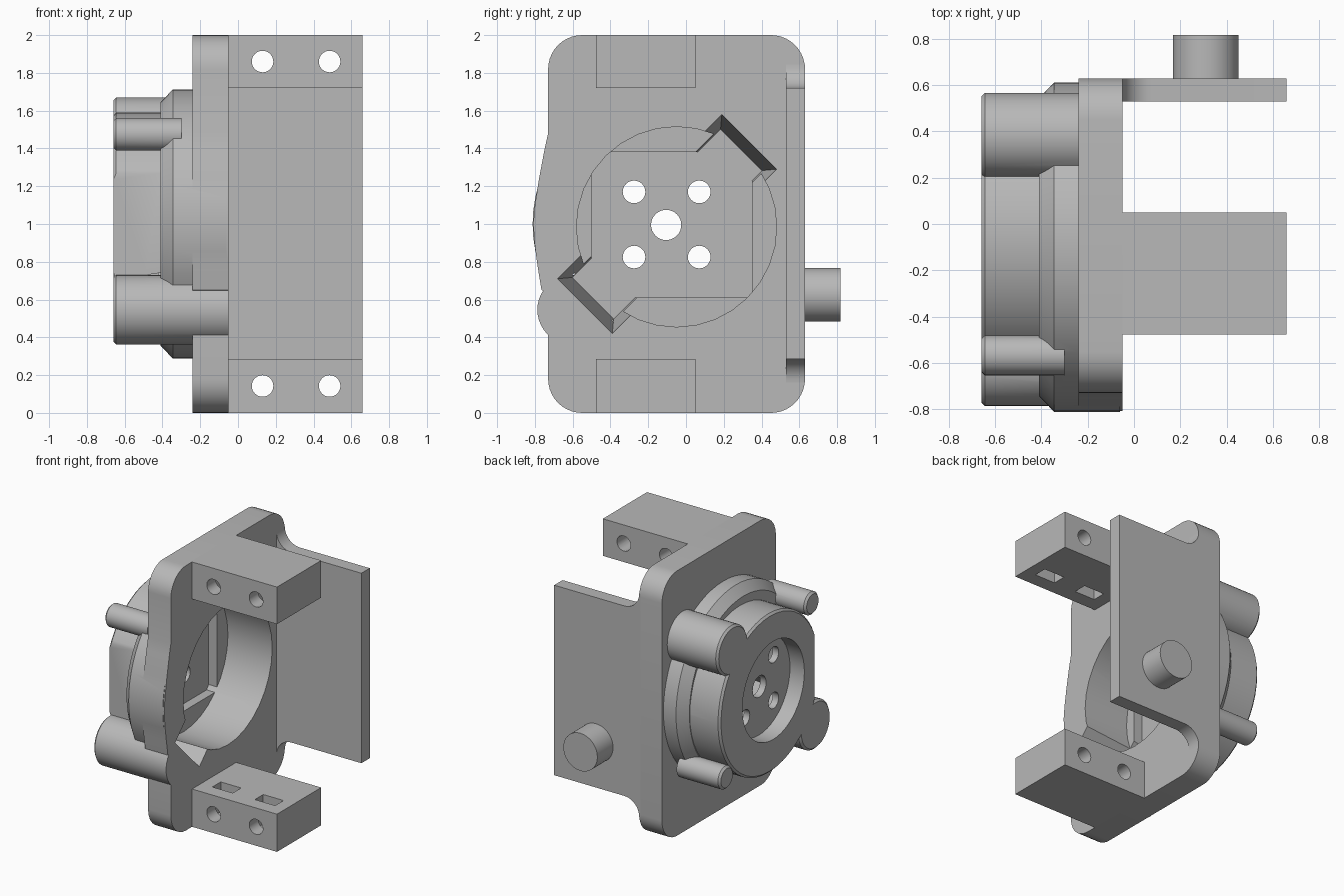
import bpy, bmesh, math

if "Cube" in bpy.data.objects:
    bpy.data.objects.remove(bpy.data.objects["Cube"])

grey = bpy.data.materials.new("plain_grey")
grey.use_nodes = True
grey.diffuse_color = (0.48, 0.48, 0.48, 1)
grey.node_tree.nodes["Principled BSDF"].inputs["Base Color"].default_value = (0.48, 0.48, 0.48, 1)


def loft(name, sections, axis):
    """Skin a list of (position, outline) sections along an axis and cap both ends."""
    bm = bmesh.new()
    rings = []
    for a, outline in sections:
        place = {"x": lambda u, v: (a, u, v),
                 "y": lambda u, v: (u, a, v),
                 "z": lambda u, v: (u, v, a)}[axis]
        rings.append([bm.verts.new(place(u, v)) for u, v in outline])
    n = len(rings[0])
    for r0, r1 in zip(rings, rings[1:]):
        for i in range(n):
            j = (i + 1) % n
            bm.faces.new((r0[i], r0[j], r1[j], r1[i]))
    bm.faces.new(rings[0])
    bm.faces.new(rings[-1])
    bmesh.ops.recalc_face_normals(bm, faces=bm.faces)
    me = bpy.data.meshes.new(name)
    bm.to_mesh(me)
    bm.free()
    me.materials.append(grey)
    ob = bpy.data.objects.new(name, me)
    bpy.context.collection.objects.link(ob)
    return ob


def prism(name, outline, a0, a1, axis="x"):
    return loft(name, [(a0, outline), (a1, outline)], axis)


def arc(u, v, r, start, end, n):
    angles = [math.radians(start + (end - start) * i / n) for i in range(n + 1)]
    return [(u + r * math.cos(t), v + r * math.sin(t)) for t in angles]


def circle(u, v, r, n=48):
    return arc(u, v, r, 0, 360, n)[:-1]


def rect(u0, u1, v0, v1):
    return [(u0, v0), (u1, v0), (u1, v1), (u0, v1)]


def diagonal(length, width):
    """Rectangle turned 45 degrees about the hub axis, given half sizes."""
    s = math.sqrt(0.5)
    return [(HUB[0] + s * (a - b), HUB[1] + s * (a + b))
            for a, b in rect(-length, length, -width, width)]


def combine(ob, other, operation):
    mod = ob.modifiers.new("bool", "BOOLEAN")
    mod.operation = operation
    mod.solver = "EXACT"
    mod.object = other
    bpy.context.view_layer.objects.active = ob
    bpy.ops.object.modifier_apply(modifier=mod.name)
    bpy.data.objects.remove(other)


def smooth(ob):
    bpy.ops.object.select_all(action="DESELECT")
    ob.select_set(True)
    bpy.context.view_layer.objects.active = ob
    bpy.ops.object.shade_smooth_by_angle(angle=math.radians(30))


HUB = (-0.10, 1.0)
BORE = (-0.05, 0.985)
FACE, END = -0.05, -0.66

# Rounded upright plate
r = 0.18
outline = (arc(0.63 - r, 2 - r, r, 90, 0, 10) + arc(0.63 - r, r, r, 0, -90, 10)
           + arc(-0.73 + r, r, r, -90, -180, 10) + arc(-0.73 + r, 2 - r, r, 180, 90, 10))
body = prism("mounting_plate", outline, -0.24, FACE)

# Blended swelling on the plate edge
swell = [(-0.5, 1.5), (-0.73, 1.48), (-0.75, 1.39), (-0.778, 1.24), (-0.8, 1.1),
         (-0.809, 1.0), (-0.8, 0.88), (-0.783, 0.76), (-0.765, 0.65), (-0.5, 0.6)]
combine(body, prism("swell", swell, -0.24, FACE), "UNION")

# Chamfered flange disc
flange = loft("flange", [(-0.06, circle(*HUB, 0.712, 64)), (-0.345, circle(*HUB, 0.712, 64)),
                         (-0.41, circle(*HUB, 0.645, 64))], "x")
combine(body, flange, "UNION")

# Hub with a flat front side
hub = loft("hub", [(-0.3, circle(-0.06, 0.99, 0.6)), (END + 0.015, circle(-0.06, 0.99, 0.6)),
                   (END, circle(-0.06, 0.99, 0.585))], "x")
combine(hub, prism("flat_cut", rect(-1, -0.59, 0, 2), -1, 0), "DIFFERENCE")
combine(body, hub, "UNION")

# Corner bosses, two large and two small
for y, z, rad, start in ((-0.603, 0.546, 0.184, FACE), (0.383, 1.486, 0.184, FACE - 0.01),
                         (-0.568, 1.475, 0.086, -0.3), (0.455, 0.55, 0.086, -0.3)):
    boss = loft("boss", [(start, circle(y, z, rad, 40)), (END + 0.015, circle(y, z, rad, 40)),
                         (END, circle(y, z, rad - 0.015, 40))], "x")
    combine(body, boss, "UNION")

# Bore, square pocket, tapered diagonal channel and outer recess
cutters = [
    prism("bore", circle(*BORE, 0.53, 32), -0.42, 0.1),
    prism("pocket", rect(-0.5, 0.35, 0.61, 1.38), -0.49, -0.4),
    loft("channel", [(-0.49, diagonal(0.555, 0.155)), (FACE, diagonal(0.615, 0.205)),
                     (0.05, diagonal(0.63, 0.215))], "x"),
    prism("recess", circle(*HUB, 0.37), -0.8, -0.54),
    prism("shaft_hole", circle(-0.105, 0.995, 0.08, 32), -0.6, -0.4),
]
for y in (-0.275, 0.07):
    for z in (0.825, 1.17):
        cutters.append(prism("screw_hole", circle(y, z, 0.06, 24), -0.6, -0.4))
# Keep the pocket corners inside the bore
keep = cutters[1]
combine(keep, prism("limit", circle(*BORE, 0.53, 32), -1, 1), "INTERSECT")
for c in cutters:
    combine(body, c, "DIFFERENCE")
smooth(body)

# Side arm, flared where it meets the plate
q = 0.125
arm_outline = ([(0.66, 0.285), (0.66, 1.72)]
               + arc(FACE + q, 1.72 + q, q, 270, 180, 10) + [(FACE - 0.01, 1.72 + q)]
               + [(FACE - 0.01, 0.285 - q)] + arc(FACE + q, 0.285 - q, q, 180, 90, 10))
smooth(prism("side_arm", arm_outline, 0.53, 0.63, "y"))

# Pivot pin on the arm
smooth(prism("pivot_pin", circle(0.31, 0.625, 0.142), 0.62, 0.818, "y"))

# Clamp blocks with cross holes and nut slots
for name, z0, z1, s0, s1 in (("lower_block", 0, 0.285, 0.06, 0.4),
                             ("upper_block", 1.72, 2, 1.6, 1.94)):
    block = prism(name, rect(-0.06, 0.66, -0.477, 0.05), z0, z1, "z")
    for x in (0.13, 0.485):
        combine(block, prism("hole", circle(x, (z0 + z1) / 2, 0.057, 32), -0.6, 0.2, "y"), "DIFFERENCE")
        combine(block, prism("slot", rect(x - 0.085, x + 0.085, -0.37, -0.27), s0, s1, "z"), "DIFFERENCE")
    smooth(block)
